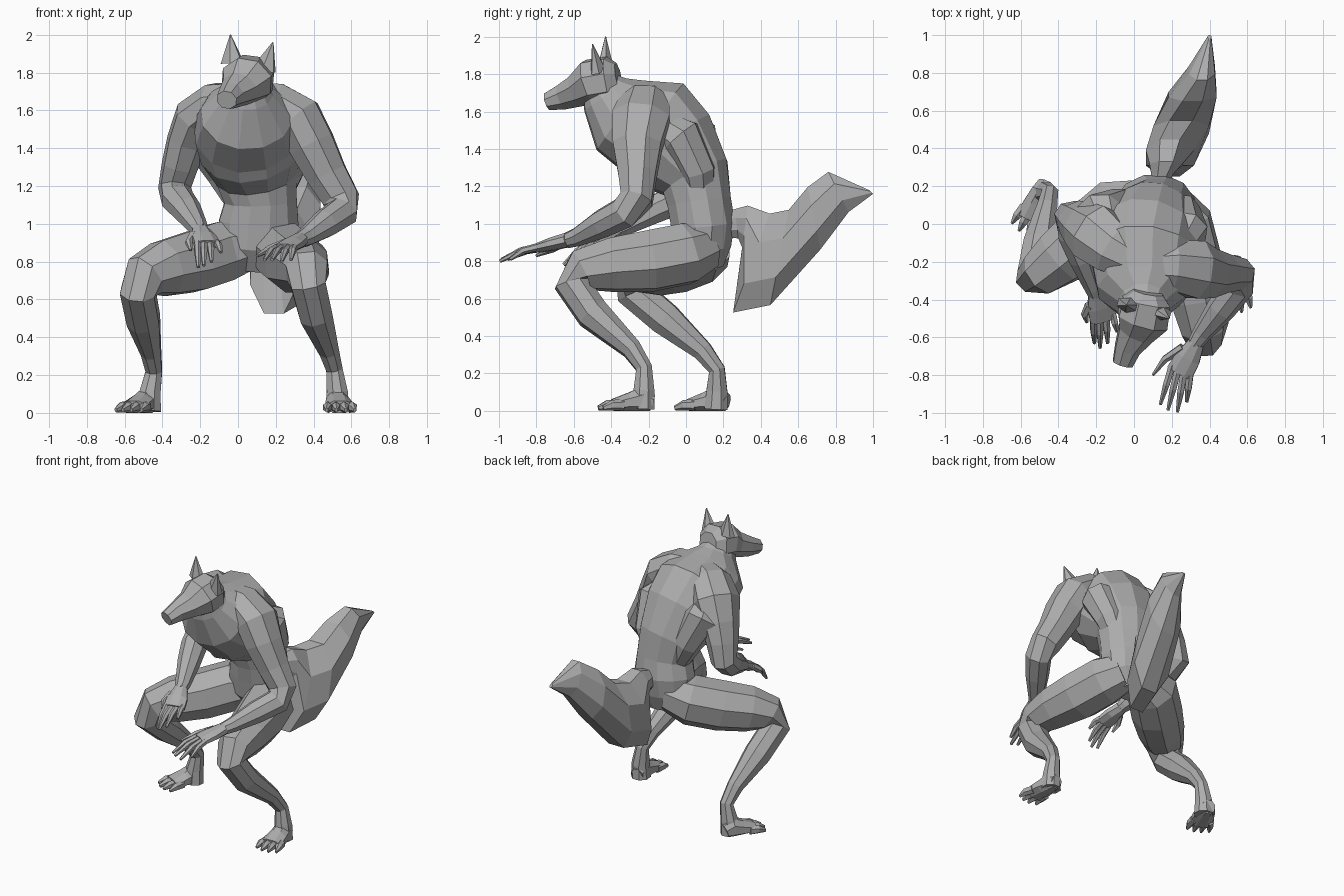
import bpy
import bmesh
from math import cos, sin, pi
from mathutils import Vector

old_cube = bpy.data.objects.get("Cube")
if old_cube:
    bpy.data.objects.remove(old_cube, do_unlink=True)

# Single material for the whole creature
GREY = (0.42, 0.42, 0.42, 1)
fur = bpy.data.materials.new("grey_fur")
fur.use_nodes = True
fur.diffuse_color = GREY
fur.node_tree.nodes["Principled BSDF"].inputs["Base Color"].default_value = GREY


def ring(centre, side, up, count, grow):
    """Polygon ring spanned by two half-axis vectors, with flat sides outward."""
    points = []
    for i in range(count):
        angle = 2 * pi * (i + .5) / count
        points.append(centre + (side * cos(angle) + up * sin(angle)) * grow)
    return points


def loft(name, rings, floor=False):
    """Skin a row of rings, cap both ends and make a flat-shaded object."""
    bm = bmesh.new()
    loops = []
    for points in rings:
        if floor:
            points = [Vector((p.x, p.y, max(p.z, 0))) for p in points]
        loops.append([bm.verts.new(p) for p in points])
    count = len(loops[0])
    for lower, upper in zip(loops, loops[1:]):
        for i in range(count):
            j = (i + 1) % count
            bm.faces.new((lower[i], lower[j], upper[j], upper[i]))
    bm.faces.new(loops[0])
    bm.faces.new(loops[-1])
    bmesh.ops.recalc_face_normals(bm, faces=bm.faces)
    mesh = bpy.data.meshes.new(name)
    bm.to_mesh(mesh)
    bm.free()
    mesh.materials.append(fur)
    obj = bpy.data.objects.new(name, mesh)
    bpy.context.scene.collection.objects.link(obj)
    return obj


def tube(name, stations, side=(1, 0, 0), count=8, floor=False):
    """Loft along stations (x, y, z, half width[, half depth]), carrying the frame along."""
    centres = [Vector(s[:3]) for s in stations]
    side = Vector(side)
    rings = []
    for i, station in enumerate(stations):
        ahead = centres[min(i + 1, len(centres) - 1)]
        behind = centres[max(i - 1, 0)]
        along = (ahead - behind).normalized()
        side = (side - along * side.dot(along)).normalized()
        up = along.cross(side)
        rings.append(ring(centres[i], side * station[3], up * station[-1], count, 1.04))
    return loft(name, rings, floor)


# Torso from pelvis up the hunched back, over the deep chest to the neck
tube("torso", [
    (.09, .11, .76, .11, .09), (.1, .09, .87, .2, .15), (.11, .09, 1, .21, .17),
    (.12, .07, 1.12, .19, .17), (.1, .05, 1.25, .21, .19), (.07, -.08, 1.4, .27, .27),
    (.05, -.17, 1.51, .28, .28), (.05, -.35, 1.58, .24, .22), (.05, -.43, 1.69, .13, .14),
    (.05, -.48, 1.75, .09, .09)], count=12)

# Broad back muscles from the shoulder blades to the waist
tube("left_back_muscle", [
    (.2, -.18, 1.56, .07), (.27, -.03, 1.46, .12), (.25, .06, 1.28, .1),
    (.19, .08, 1.1, .07)])
tube("right_back_muscle", [
    (-.12, -.1, 1.55, .07), (-.17, .05, 1.45, .13), (-.07, .09, 1.27, .1),
    (.01, .09, 1.1, .07)])

# Head turned and tipped towards its right
head_side = Vector((.95, -.28, -.15))
tube("head", [
    (.075, -.36, 1.78, .08, .08), (.065, -.41, 1.77, .13, .125), (.045, -.51, 1.755, .14, .125),
    (.01, -.575, 1.715, .1, .09), (-.035, -.66, 1.68, .07, .07),
    (-.06, -.74, 1.655, .055, .048)], side=head_side)
for label, base, tip in (("right", (-.03, -.43, 1.85), (-.04, -.43, 2)),
                         ("left", (.14, -.47, 1.82), (.185, -.5, 1.96))):
    tube(label + "_ear", [(*base, .065, .04), (*Vector(base).lerp(Vector(tip), .4), .04, .025),
                          (*tip, .003)], side=head_side, count=6)

# Tail with a deep hanging root and a raised tip:
# centre x, half width, then top and bottom of each section as (y, z)
tail_sections = [
    (.13, .05, (.2, 1.06), (.2, .93)), (.15, .06, (.26, 1.08), (.28, .92)),
    (.17, .09, (.33, 1.1), (.3, .87)), (.19, .13, (.45, 1.06), (.25, .52)),
    (.25, .15, (.55, 1.08), (.45, .56)), (.31, .13, (.65, 1.2), (.72, .86)),
    (.36, .07, (.76, 1.28), (.87, 1.06)), (.4, .01, (.98, 1.18), (1, 1.16))]
tail_rings = []
for x, half, top, bottom in tail_sections:
    high, low = Vector((x, *top)), Vector((x, *bottom))
    tail_rings.append(ring((high + low) / 2, Vector((half, 0, 0)), (high - low) / 2, 8, 1.06))
loft("tail", tail_rings)


def hand(label, wrist, knuckles, across, tips, thumb):
    """Flat palm with four bent fingers and a thumb."""
    wrist, knuckles, across = Vector(wrist), Vector(knuckles), Vector(across).normalized()
    middle = wrist.lerp(knuckles, .5)
    tube(label + "_palm", [(*wrist, .045, .04), (*middle, .07, .035), (*knuckles, .075, .025)],
         side=across)
    for i, tip in enumerate(tips):
        root = knuckles.lerp(wrist, .1) + across * (i - 1.5) * .036
        bend = root.lerp(Vector(tip), .5) + Vector((0, 0, .015))
        tube(f"{label}_finger_{i + 1}", [(*root, .02), (*bend, .019), (*tip, .009)],
             side=across, count=6)
    root = wrist.lerp(knuckles, .3) - across * .05
    bend = root.lerp(Vector(thumb), .5) - across * .02
    tube(label + "_thumb", [(*root, .025), (*bend, .02), (*thumb, .008)],
         side=across, count=6)


# Arms: sloping shoulder, upper arm, elbow, forearm, wrist
tube("left_arm", [
    (.06, -.22, 1.66, .11, .09), (.2, -.22, 1.64, .14, .11), (.32, -.24, 1.56, .16, .13),
    (.39, -.26, 1.42, .135, .125), (.47, -.26, 1.26, .105, .11), (.545, -.265, 1.13, .09, .1),
    (.55, -.33, 1.06, .085), (.46, -.45, 1, .075), (.36, -.58, .93, .05),
    (.32, -.64, .91, .04)], side=(0, 1, 0))
hand("left", (.33, -.63, .915), (.24, -.79, .87), (.87, -.5, 0),
     [(.14, -.955, .81), (.18, -.985, .81), (.23, -.995, .8), (.28, -.94, .81)],
     (.1, -.8, .83))
tube("right_arm", [
    (.02, -.2, 1.66, .11, .09), (-.11, -.13, 1.64, .14, .11), (-.21, -.05, 1.56, .16, .12),
    (-.27, -.01, 1.43, .13, .1), (-.31, .02, 1.3, .105, .09), (-.335, .04, 1.19, .085),
    (-.32, -.05, 1.13, .085), (-.27, -.18, 1.07, .075), (-.21, -.34, .98, .05),
    (-.2, -.38, .96, .04)], side=(0, 1, 0))
hand("right", (-.2, -.37, .965), (-.16, -.51, .89), (.93, .35, 0),
     [(-.21, -.63, .77), (-.18, -.655, .78), (-.14, -.63, .8), (-.09, -.57, .85)],
     (-.25, -.52, .86))

# Legs: thigh, knee, calf, ankle, heel
tube("left_leg", [
    (.18, .1, .88, .13), (.25, 0, .84, .165), (.3, -.2, .8, .165), (.34, -.4, .78, .145),
    (.365, -.56, .75, .115), (.37, -.61, .68, .095), (.41, -.5, .52, .09),
    (.48, -.29, .33, .055), (.51, -.225, .23, .045), (.525, -.225, .11, .058),
    (.525, -.23, .01, .065)], floor=True)
tube("right_leg", [
    (.05, .11, .88, .13), (-.09, .08, .85, .165), (-.24, -.05, .8, .165),
    (-.39, -.18, .765, .15), (-.49, -.26, .725, .12), (-.53, -.285, .64, .095),
    (-.5, -.11, .49, .09), (-.46, .09, .32, .055), (-.445, .165, .22, .045),
    (-.465, .165, .11, .058), (-.47, .16, .01, .065)], side=(0, 1, 0), floor=True)


def foot(label, heel, forward):
    """Wedge-shaped sole with four clawed toes."""
    heel, forward = Vector(heel), Vector(forward).normalized()
    across = Vector((-forward.y, forward.x, 0))

    def at(length, width, height):
        return (*(heel + forward * length + across * width)[:2], height)

    tube(label + "_foot", [
        (*at(.01, 0, .04), .045, .05), (*at(.06, 0, .055), .06, .08),
        (*at(.13, 0, .045), .07, .055), (*at(.22, 0, .03), .08, .035)],
         side=across, floor=True)
    for i in range(4):
        spread = (i - 1.5) / 1.5
        reach = .31 - .03 * abs(spread)
        tube(f"{label}_toe_{i + 1}", [
            (*at(.17, spread * .055, .03), .026, .032),
            (*at(reach - .05, spread * .068, .03), .024, .027),
            (*at(reach, spread * .075, .015), .008, .012)], side=across, count=6, floor=True)


foot("left", (.52, -.17, 0), (.08, -.95, 0))
foot("right", (-.46, .225, 0), (-.42, -.9, 0))
